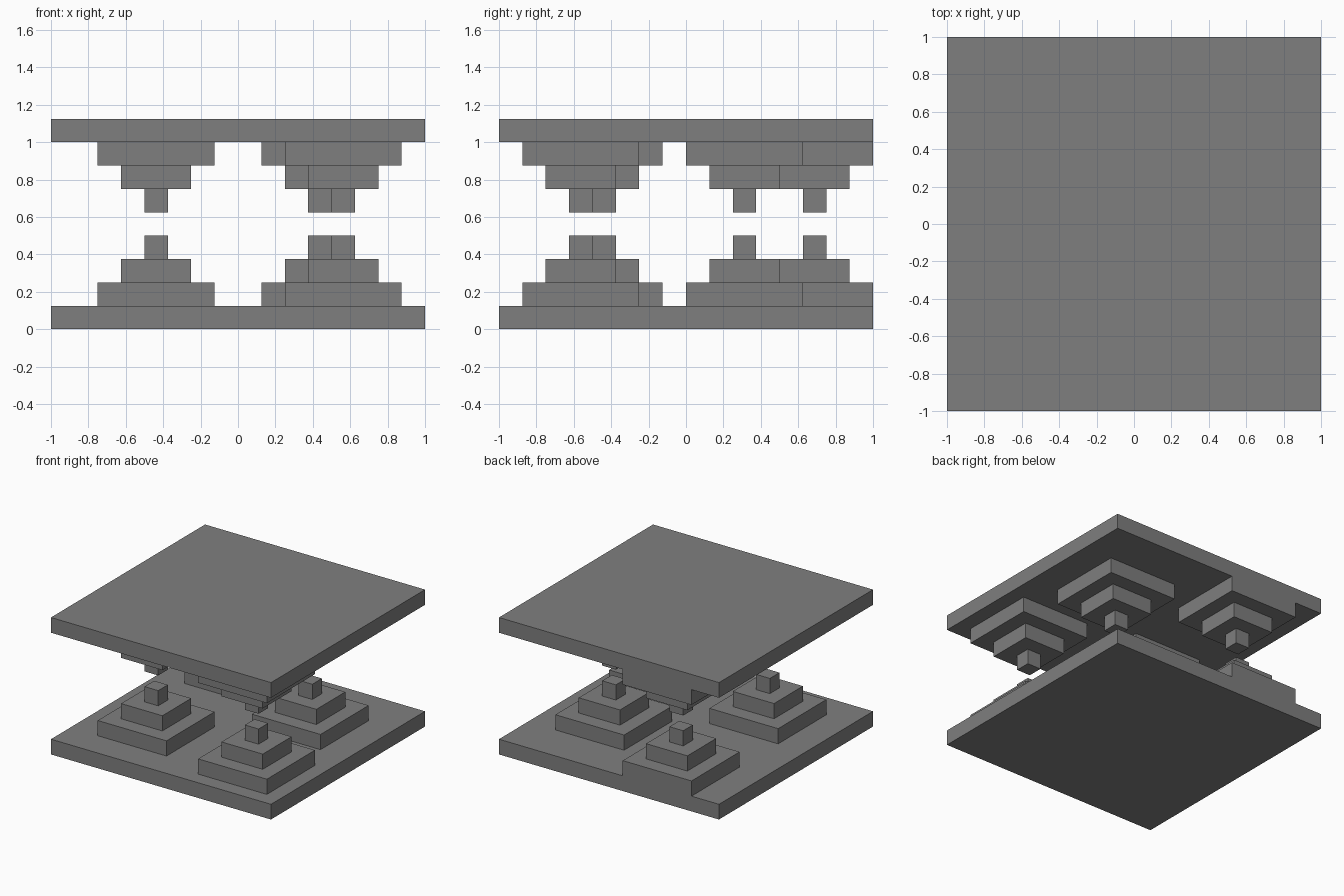
import bpy
import bmesh
from mathutils import Matrix, Vector

cube = bpy.data.objects.get("Cube")
if cube:
    bpy.data.objects.remove(cube, do_unlink=True)

U = 0.125           # edge of one block
HEIGHT = 9 * U      # total height

grey = bpy.data.materials.new("stone_grey")
grey.use_nodes = True
colour = (0.212, 0.212, 0.212, 1)
grey.diffuse_color = colour
grey.node_tree.nodes["Principled BSDF"].inputs["Base Color"].default_value = colour


def add_box(bm, centre, size):
    matrix = Matrix.Translation(centre) @ Matrix.Diagonal(Vector(size)).to_4x4()
    bmesh.ops.create_cube(bm, size=1, matrix=matrix)


def finish(name, bm, flipped):
    # Hanging parts are the standing ones mirrored about mid height
    if flipped:
        for v in bm.verts:
            v.co.z = HEIGHT - v.co.z
        bmesh.ops.reverse_faces(bm, faces=bm.faces[:])
    mesh = bpy.data.meshes.new(name)
    bm.to_mesh(mesh)
    bm.free()
    mesh.materials.append(grey)
    bpy.context.collection.objects.link(bpy.data.objects.new(name, mesh))


def slab(name, flipped):
    bm = bmesh.new()
    add_box(bm, (0, 0, U / 2), (2, 2, U))
    finish(name, bm, flipped)


def stepped_pyramid(name, x, y, flipped):
    bm = bmesh.new()
    for level, width in enumerate((5, 3, 1)):
        add_box(bm, (x, y, (level + 1.5) * U), (width * U, width * U, U))
    # Drop the hidden undersides
    bm.normal_update()
    bmesh.ops.delete(bm, geom=[f for f in bm.faces if f.normal.z < -0.5],
                     context='FACES')
    finish(name, bm, flipped)


# Pyramid centres, in blocks
centres = {
    "front_right": (-3.5, -3.5),
    "front_left": (4.5, -4.5),
    "back_left": (3.5, 2.5),
    "back_right": (-3.5, 5.5),
}

# Floor with standing pyramids, ceiling with hanging ones
for plate, kind, flipped in (("floor_slab", "standing", False),
                             ("ceiling_slab", "hanging", True)):
    slab(plate, flipped)
    for place, (x, y) in centres.items():
        stepped_pyramid(f"{kind}_pyramid_{place}", x * U, y * U, flipped)
